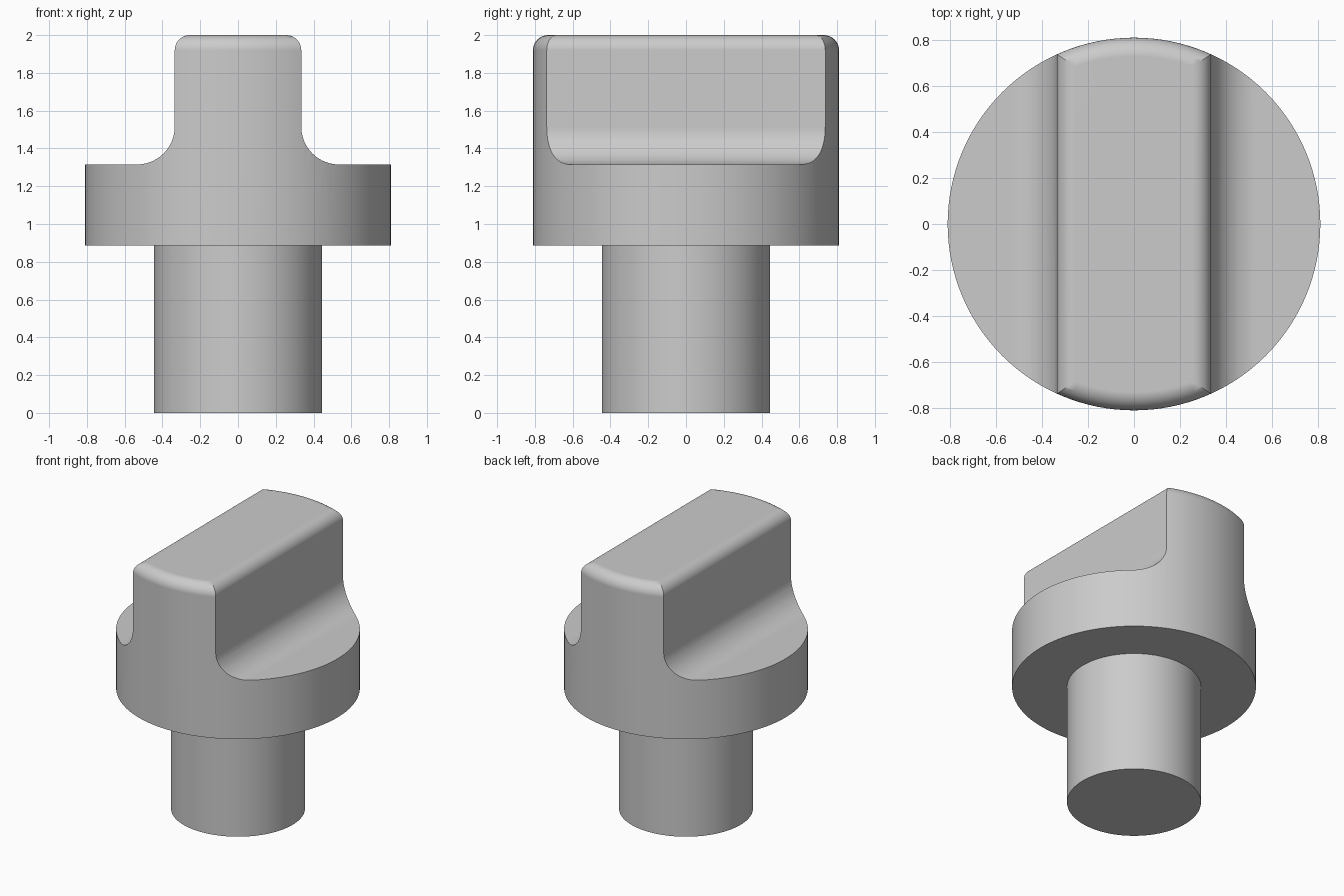
import bpy
import bmesh
import math

cube = bpy.data.objects.get("Cube")
if cube:
    bpy.data.objects.remove(cube)

SEGMENTS = 128
HEAD_R, STEM_R, GRIP_X = 0.81, 0.445, 0.335
BASE_Z, LEDGE_Z, TOP_Z = 0.885, 1.315, 2.0
ROUND, COVE = 0.08, 0.2

grey = bpy.data.materials.new("plain_grey")
grey.use_nodes = True
grey.diffuse_color = (0.6, 0.6, 0.6, 1)
grey.node_tree.nodes["Principled BSDF"].inputs["Base Color"].default_value = (0.6, 0.6, 0.6, 1)


def arc(cx, cz, r, start, end, steps=10):
    """Points on a circular arc, angles in degrees."""
    angles = [math.radians(start + (end - start) * i / steps) for i in range(steps + 1)]
    return [(cx + r * math.cos(a), cz + r * math.sin(a)) for a in angles]


def make_object(name, bm):
    bmesh.ops.recalc_face_normals(bm, faces=bm.faces)
    mesh = bpy.data.meshes.new(name)
    bm.to_mesh(mesh)
    bm.free()
    mesh.materials.append(grey)
    obj = bpy.data.objects.new(name, mesh)
    bpy.context.collection.objects.link(obj)
    return obj


def lathe(name, profile):
    """Solid of revolution; the profile runs from the bottom rim to the top rim."""
    bm = bmesh.new()
    rings = []
    for r, z in profile:
        turn = [2 * math.pi * i / SEGMENTS for i in range(SEGMENTS)]
        rings.append([bm.verts.new((r * math.cos(a), r * math.sin(a), z)) for a in turn])
    for low, high in zip(rings, rings[1:]):
        for i in range(SEGMENTS):
            j = (i + 1) % SEGMENTS
            bm.faces.new((low[i], low[j], high[j], high[i]))
    bm.faces.new(rings[0])
    bm.faces.new(rings[-1])
    return make_object(name, bm)


def extrude_y(name, outline, half_depth):
    bm = bmesh.new()
    face = bm.faces.new([bm.verts.new((x, -half_depth, z)) for x, z in outline])
    moved = bmesh.ops.extrude_face_region(bm, geom=[face])["geom"]
    verts = [v for v in moved if isinstance(v, bmesh.types.BMVert)]
    bmesh.ops.translate(bm, verts=verts, vec=(0, 2 * half_depth, 0))
    return make_object(name, bm)


def finish(obj):
    """Smooth curved surfaces while keeping flat faces and hard edges clean."""
    bpy.ops.object.select_all(action="DESELECT")
    obj.select_set(True)
    bpy.context.view_layer.objects.active = obj
    for mod in list(obj.modifiers):
        bpy.ops.object.modifier_apply(modifier=mod.name)
    bpy.ops.object.shade_smooth_by_angle(angle=math.radians(30))
    weighted = obj.modifiers.new("clean_normals", "WEIGHTED_NORMAL")
    weighted.keep_sharp = True


# Round head with a softened upper rim
head = lathe("knob_head", [(HEAD_R, BASE_Z)]
             + arc(HEAD_R - ROUND, TOP_Z - ROUND, ROUND, 0, 90))

# Grip outline: ledge, cove and rounded top, mirrored across the centre
half = [(1.0, BASE_Z - 0.1), (1.0, LEDGE_Z)]
half += arc(GRIP_X + COVE, LEDGE_Z + COVE, COVE, 270, 180, 14)
half += arc(GRIP_X - ROUND, TOP_Z - ROUND, ROUND, 0, 90)
outline = half + [(-x, z) for x, z in reversed(half)]
cutter = extrude_y("grip_cutter", outline, 1.0)
cutter.hide_render = True

# Trim the head to the grip shape
trim = head.modifiers.new("grip_shape", "BOOLEAN")
trim.operation = "INTERSECT"
trim.solver = "EXACT"
trim.object = cutter
finish(head)
bpy.data.objects.remove(cutter)

# Plain cylindrical stem below the head
stem = lathe("stem", [(STEM_R, 0), (STEM_R, BASE_Z)])
finish(stem)
